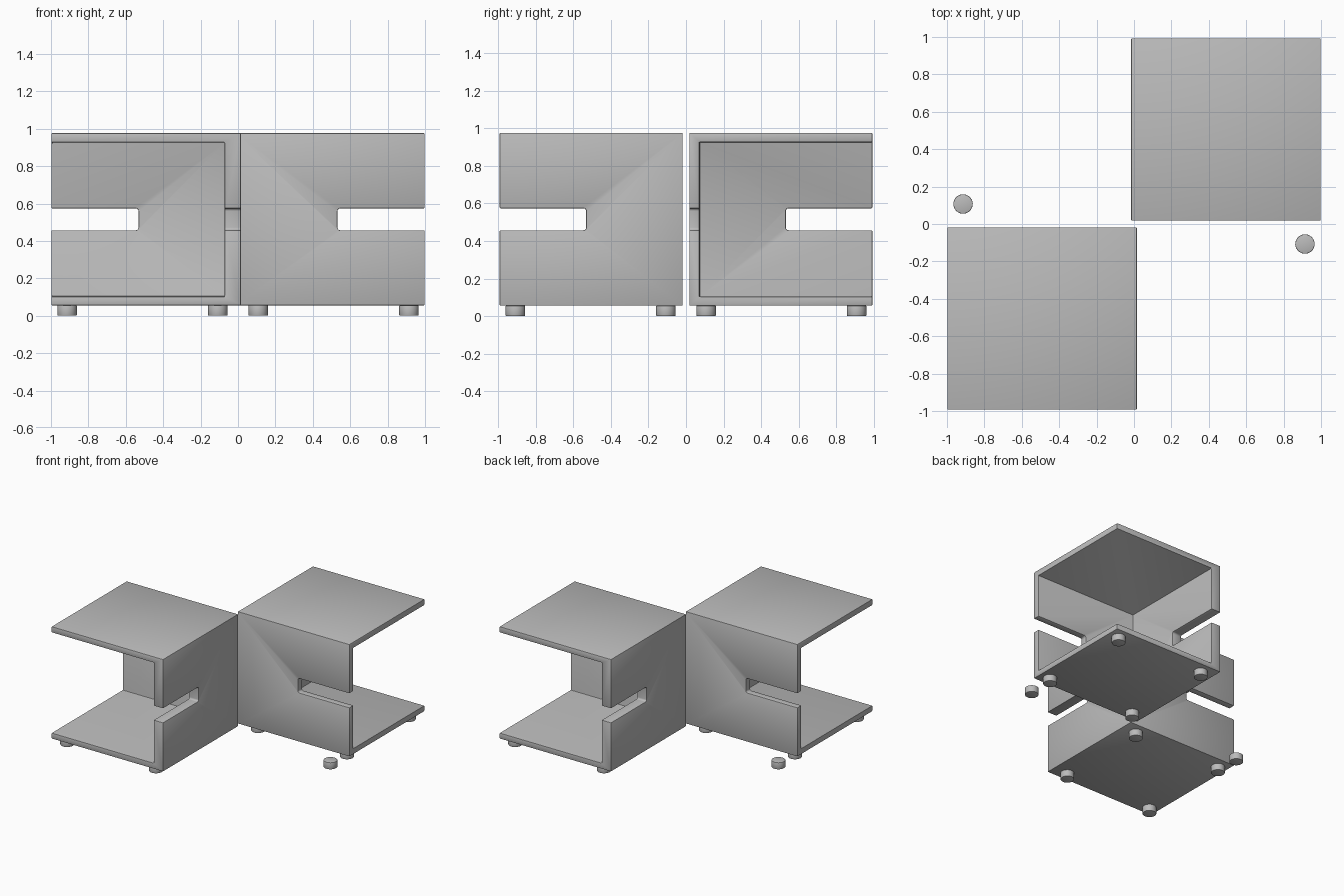
import bpy, bmesh, math
from mathutils import Matrix, Vector

if "Cube" in bpy.data.objects:
    bpy.data.objects.remove(bpy.data.objects["Cube"])

grey = bpy.data.materials.new("plain grey")
grey.diffuse_color = (0.5, 0.5, 0.5, 1)
grey.use_nodes = True
grey.node_tree.nodes["Principled BSDF"].inputs["Base Color"].default_value = grey.diffuse_color


def make_object(name, bm):
    bmesh.ops.recalc_face_normals(bm, faces=bm.faces)
    me = bpy.data.meshes.new(name)
    bm.to_mesh(me)
    bm.free()
    me.materials.append(grey)
    ob = bpy.data.objects.new(name, me)
    bpy.context.collection.objects.link(ob)
    return ob


def box(name, lo, hi, round_axis=None, radius=0.015):
    """Box between two corners, optionally rounding the edges along one axis."""
    lo, hi = Vector(lo), Vector(hi)
    bm = bmesh.new()
    bmesh.ops.create_cube(bm, size=1)
    size = hi - lo
    for v in bm.verts:
        v.co = (lo + hi) / 2 + Vector(v.co[i] * size[i] for i in range(3))
    if round_axis is not None:
        edges = [e for e in bm.edges
                 if abs((e.verts[0].co - e.verts[1].co)[round_axis]) > 1e-4]
        bmesh.ops.bevel(bm, geom=edges, offset=radius, segments=5,
                        profile=0.5, affect='EDGES')
    return make_object(name, bm)


def select_only(ob):
    bpy.ops.object.select_all(action='DESELECT')
    ob.select_set(True)
    bpy.context.view_layer.objects.active = ob


# Front left table shell: top, base and two walls meeting at the centre
shell = box("front_left_table", (-0.998, -0.993, 0.056), (0.015, -0.018, 0.976))
cutters = [
    # Interior, open to the left and the front
    box("interior_cutter", (-1.3, -1.3, 0.103), (-0.071, -0.072, 0.927)),
    # Slot in the back wall
    box("back_slot_cutter", (-1.3, -0.15, 0.457), (-0.532, 0.1, 0.574), 1),
    # Slot in the right wall
    box("side_slot_cutter", (-0.2, -1.3, 0.457), (0.1, -0.532, 0.574), 0),
]
select_only(shell)
for c in cutters:
    c.hide_render = True
    m = shell.modifiers.new("cut", 'BOOLEAN')
    m.operation = 'DIFFERENCE'
    m.solver = 'EXACT'
    m.object = c
    bpy.ops.object.modifier_apply(modifier=m.name)
for c in cutters:
    bpy.data.objects.remove(c)

# Soft edges on the panels
bev = shell.modifiers.new("soft_edges", 'BEVEL')
bev.width = 0.005
bev.segments = 2
bev.limit_method = 'ANGLE'
bev.angle_limit = math.radians(40)
bpy.ops.object.modifier_apply(modifier=bev.name)
bpy.ops.object.shade_smooth_by_angle(angle=math.radians(25))

# Back right table: the same shell turned half round
other = bpy.data.objects.new("back_right_table", shell.data)
other.rotation_euler.z = math.pi
bpy.context.collection.objects.link(other)


# Round feet
def foot(name, x, y, height=0.056, radius=0.052):
    bm = bmesh.new()
    bmesh.ops.create_cone(bm, cap_ends=True, segments=32, radius1=radius,
                          radius2=radius, depth=height,
                          matrix=Matrix.Translation((x, y, height / 2)))
    rims = [e for e in bm.edges
            if abs(e.verts[0].co.z - e.verts[1].co.z) < 1e-5]
    bmesh.ops.bevel(bm, geom=rims, offset=0.004, segments=2,
                    profile=0.5, affect='EDGES')
    ob = make_object(name, bm)
    select_only(ob)
    bpy.ops.object.shade_smooth_by_angle(angle=math.radians(35))


for s, side in ((-1, "front_left"), (1, "back_right")):
    for i, x in enumerate((0.108, 0.914)):
        for j, y in enumerate((0.107, 0.909)):
            foot(f"{side}_foot_{i * 2 + j + 1}", s * x, s * y)
    # Loose foot beside each table
    foot(f"{side}_loose_foot", s * 0.914, -s * 0.107)
